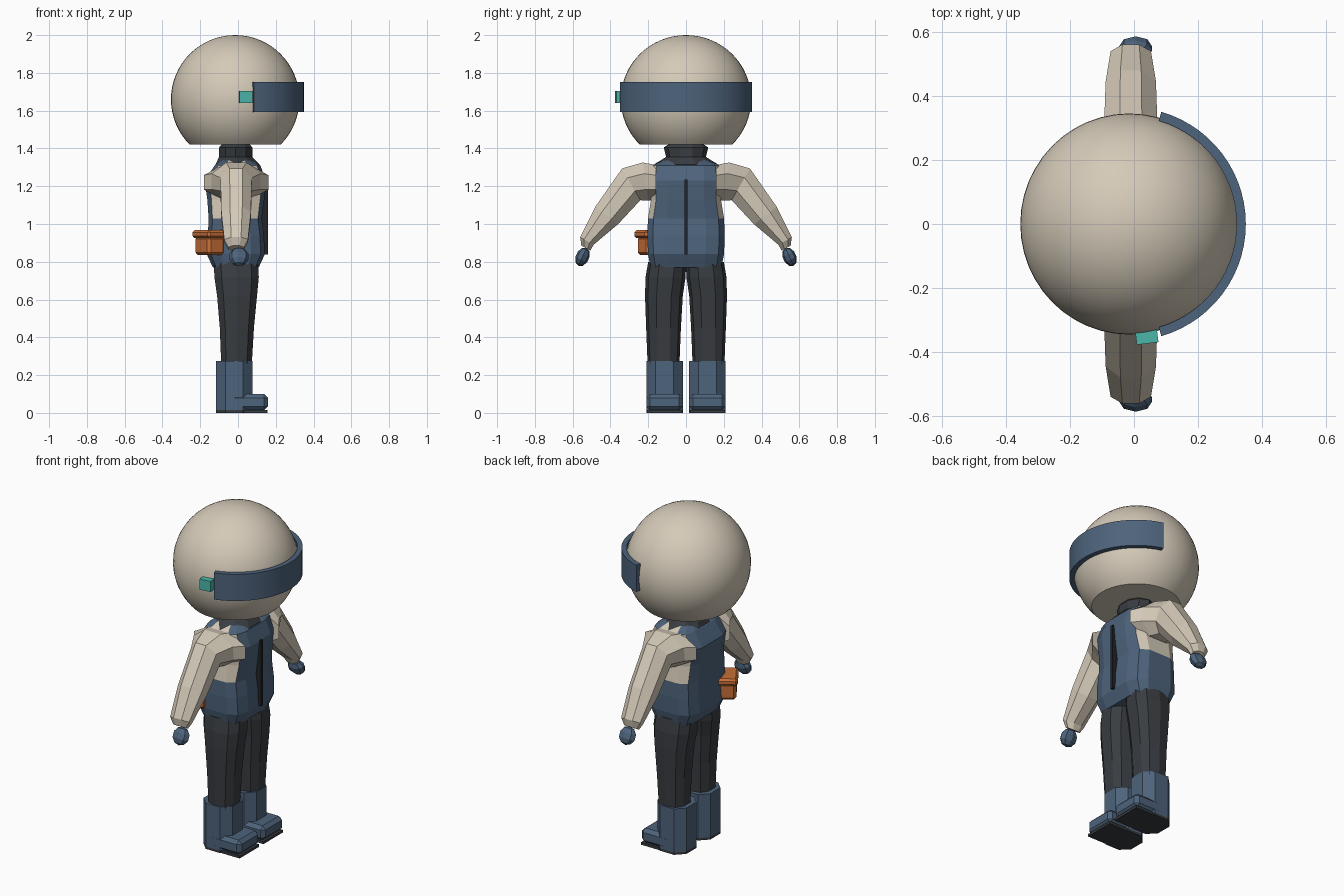
import bpy, bmesh
from math import cos, sin, pi, radians
from mathutils import Vector, Matrix

cube = bpy.data.objects.get("Cube")
if cube:
    bpy.data.objects.remove(cube, do_unlink=True)


def material(name, rgb):
    m = bpy.data.materials.new(name)
    m.use_nodes = True
    col = (*rgb, 1)
    m.diffuse_color = col
    m.node_tree.nodes["Principled BSDF"].inputs["Base Color"].default_value = col
    return m


CREAM = material("cream", (0.66, 0.59, 0.48))
BLUE = material("slate blue", (0.075, 0.125, 0.2))
CHARCOAL = material("charcoal", (0.04, 0.045, 0.052))
BLACK = material("zip black", (0.015, 0.017, 0.02))
ORANGE = material("orange", (0.58, 0.16, 0.04))
TEAL = material("teal", (0.07, 0.47, 0.4))


def finish(name, bm, *mats):
    bmesh.ops.recalc_face_normals(bm, faces=bm.faces)
    me = bpy.data.meshes.new(name)
    bm.to_mesh(me)
    bm.free()
    for m in mats:
        me.materials.append(m)
    ob = bpy.data.objects.new(name, me)
    bpy.context.scene.collection.objects.link(ob)
    return ob


def smooth(ob):
    bpy.ops.object.select_all(action='DESELECT')
    ob.select_set(True)
    bpy.context.view_layer.objects.active = ob
    bpy.ops.object.shade_smooth_by_angle(angle=radians(35))


def loft(rings, sides, power=1.0):
    """Skin rings given as (centre, u, v); a power below 1 squares them off."""
    bm = bmesh.new()

    def sq(t):
        return abs(t) ** power * (1 if t > 0 else -1)

    loops = []
    for c, u, v in rings:
        angles = [2 * pi * (i + 0.5) / sides for i in range(sides)]
        loops.append([bm.verts.new(Vector(c) + Vector(u) * sq(cos(a)) + Vector(v) * sq(sin(a)))
                      for a in angles])
    for a, b in zip(loops, loops[1:]):
        for i in range(sides):
            j = (i + 1) % sides
            bm.faces.new((a[i], a[j], b[j], b[i]))
    bm.faces.new(loops[0])
    bm.faces.new(loops[-1])
    return bm


def column(rows):
    """Rings for an upright loft from rows of z, x min, x max, y centre, y radius."""
    return [(((a + b) / 2, cy, z), ((b - a) / 2, 0, 0), (0, ry, 0)) for z, a, b, cy, ry in rows]


def box(name, centre, size, mat, bevel=0, turn=0):
    bm = bmesh.new()
    bmesh.ops.create_cube(bm, size=1, matrix=Matrix.Diagonal((*size, 1)))
    if bevel:
        bmesh.ops.bevel(bm, geom=bm.edges[:], offset=bevel, segments=1, affect='EDGES')
    bmesh.ops.transform(bm, verts=bm.verts,
                        matrix=Matrix.Translation(centre) @ Matrix.Rotation(radians(turn), 4, 'Z'))
    return finish(name, bm, mat)


# Head: ball with a flat underside
HEAD = Vector((-0.015, 0, 1.66))
bm = bmesh.new()
bmesh.ops.create_uvsphere(bm, u_segments=48, v_segments=32, radius=1,
                          matrix=Matrix.Translation(HEAD) @ Matrix.Diagonal((0.34, 0.345, 0.34, 1)))
cut = bmesh.ops.bisect_plane(bm, geom=bm.verts[:] + bm.edges[:] + bm.faces[:],
                             plane_co=(0, 0, 1.42), plane_no=(0, 0, -1), clear_outer=True)
bmesh.ops.contextual_create(bm, geom=[e for e in cut["geom_cut"] if isinstance(e, bmesh.types.BMEdge)])
smooth(finish("head", bm, CREAM))

# Visor: curved band around the face
bm = bmesh.new()
STEPS = 28
sections = []
for i in range(STEPS + 1):
    a = radians(-74 + 148 * i / STEPS)
    sections.append([bm.verts.new((HEAD.x + r * cos(a), r * sin(a), z))
                     for r, z in ((0.335, 1.592), (0.364, 1.592), (0.364, 1.752), (0.335, 1.752))])
for a, b in zip(sections, sections[1:]):
    for i in range(4):
        bm.faces.new((a[i], a[i - 1], b[i - 1], b[i]))
bm.faces.new(sections[0])
bm.faces.new(sections[-1])
smooth(finish("visor", bm, BLUE))

# Small device on the side of the head
box("ear_device", (0.04, -0.352, 1.673), (0.068, 0.042, 0.064), TEAL, turn=7)

# Neck and flared collar
finish("collar", loft(column([
    (1.28, -0.11, 0.11, 0, 0.14), (1.315, -0.125, 0.12, 0, 0.17), (1.355, -0.105, 0.08, 0, 0.105),
    (1.405, -0.105, 0.08, 0, 0.118), (1.43, -0.08, 0.06, 0, 0.08)]), 10), CHARCOAL)

# Torso: blue jacket with cream upper sides
bm = loft(column([
    (0.77, -0.135, 0.112, 0, 0.19), (0.84, -0.168, 0.145, 0, 0.205), (0.94, -0.162, 0.14, 0, 0.208),
    (1.03, -0.158, 0.128, 0, 0.205), (1.13, -0.165, 0.142, 0, 0.188), (1.23, -0.18, 0.152, 0, 0.19),
    (1.31, -0.125, 0.12, 0, 0.185), (1.345, -0.08, 0.06, 0, 0.1)]), 12, 0.5)
for f in bm.faces:
    c = f.calc_center_median()
    f.material_index = int(c.z > 1.03 and abs(c.y) > 0.135)
finish("torso", bm, BLUE, CREAM)
box("zip", (0.138, 0, 1.037), (0.042, 0.018, 0.395), BLACK)

# Hip pouch with a wider lid
box("pouch_body", (-0.15, -0.175, 0.885), (0.105, 0.14, 0.1), ORANGE, 0.014, 33)
box("pouch_lid", (-0.15, -0.175, 0.946), (0.122, 0.17, 0.042), ORANGE, 0.012, 33)

for side, s in (("left", 1), ("right", -1)):
    # Sleeve: y, z, x radius, cross radius, tilt
    rings = []
    for y, z, rx, rv, tilt in ((0.16, 1.22, 0.185, 0.1, 90), (0.215, 1.225, 0.14, 0.11, 82),
                               (0.29, 1.21, 0.09, 0.105, 60), (0.42, 1.045, 0.085, 0.082, 38),
                               (0.525, 0.91, 0.068, 0.044, 30), (0.53, 0.872, 0.045, 0.03, 30)):
        t = radians(tilt)
        rings.append(((-0.01, s * y, z), (rx, 0, 0), (0, s * rv * cos(t), rv * sin(t))))
    finish(side + "_sleeve", loft(rings, 8), CREAM)

    # Gloved hand
    bm = bmesh.new()
    place = (Matrix.Translation((0.005, s * 0.548, 0.826)) @ Matrix.Rotation(radians(s * 25), 4, 'X')
             @ Matrix.Diagonal((0.054, 0.036, 0.052, 1)))
    bmesh.ops.create_uvsphere(bm, u_segments=8, v_segments=5, radius=1, matrix=place)
    finish(side + "_hand", bm, BLUE)

    # Trouser leg
    finish(side + "_leg", loft(column([
        (0.25, -0.092, 0.076, s * 0.119, 0.084), (0.45, -0.1, 0.088, s * 0.119, 0.092),
        (0.62, -0.115, 0.105, s * 0.117, 0.1), (0.72, -0.13, 0.115, s * 0.108, 0.106),
        (0.8, -0.132, 0.11, s * 0.1, 0.1)]), 10, 0.8), CHARCOAL)

    # Boot shaft, toe cap and dark sole
    finish(side + "_boot_shaft", loft(column([
        (0.014, -0.122, 0.082, s * 0.113, 0.103), (0.275, -0.122, 0.082, s * 0.113, 0.103)]),
        8, 0.8), BLUE)
    box(side + "_boot_toe", (0.06, s * 0.113, 0.057), (0.196, 0.194, 0.086), BLUE, 0.02)
    finish(side + "_heel_sole", loft(column([
        (0, -0.122, 0.082, s * 0.113, 0.103), (0.014, -0.122, 0.082, s * 0.113, 0.103)]),
        8, 0.8), CHARCOAL)
    box(side + "_toe_sole", (0.065, s * 0.113, 0.0075), (0.18, 0.185, 0.015), CHARCOAL)
